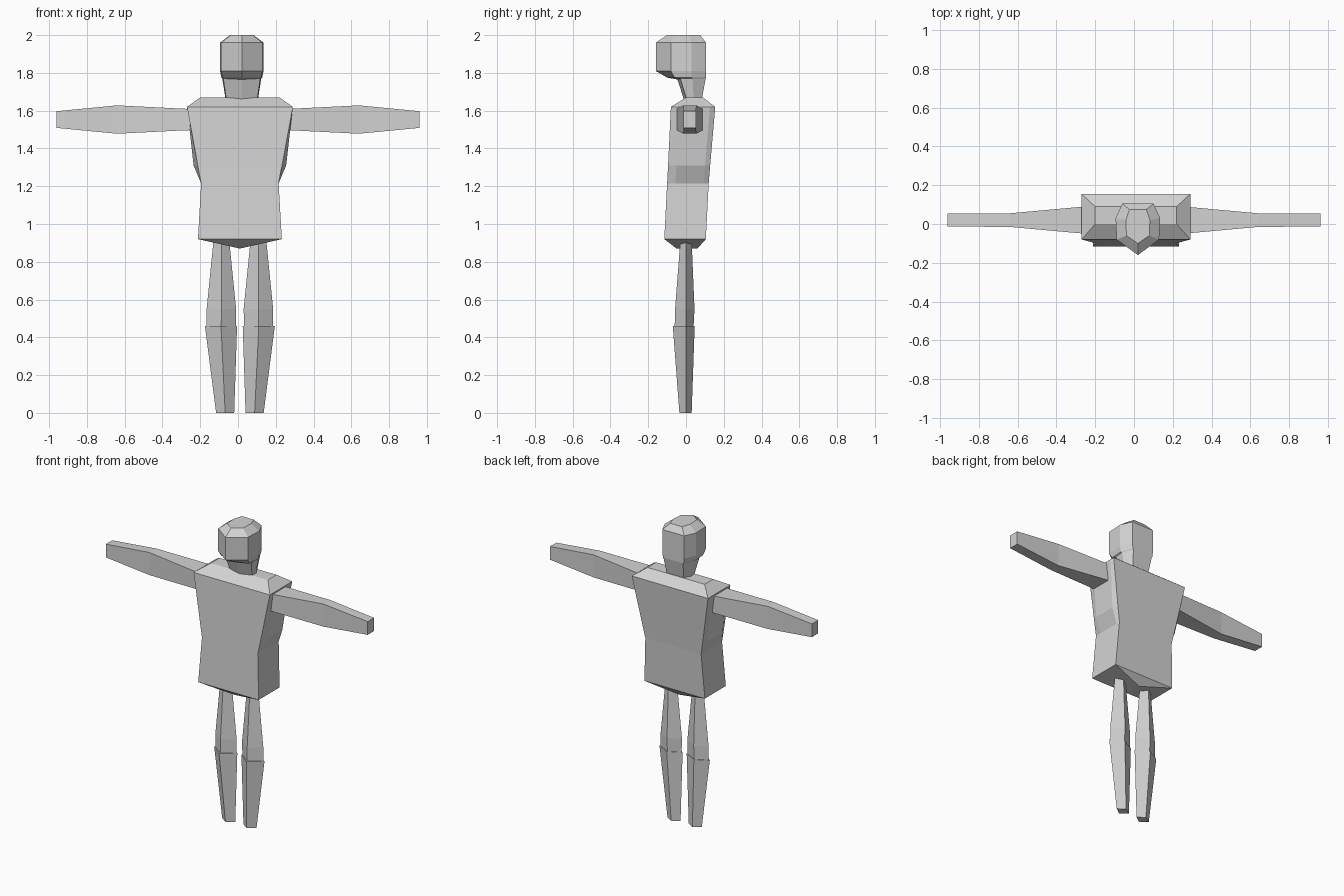
import bpy, bmesh

if "Cube" in bpy.data.objects:
    bpy.data.objects.remove(bpy.data.objects["Cube"])

CX = 0.01  # centre line of the body

skin = bpy.data.materials.new("plain_grey")
skin.diffuse_color = (0.65, 0.65, 0.65, 1)
skin.use_nodes = True
skin.node_tree.nodes["Principled BSDF"].inputs["Base Color"].default_value = skin.diffuse_color


def loft(name, rings):
    """Skin a list of equally long point rings and cap both ends."""
    bm = bmesh.new()
    loops = [[bm.verts.new(p) for p in ring] for ring in rings]
    n = len(loops[0])
    for a, b in zip(loops, loops[1:]):
        for i in range(n):
            j = (i + 1) % n
            bm.faces.new((a[i], a[j], b[j], b[i]))
    bm.faces.new(loops[0])
    bm.faces.new(loops[-1])
    bmesh.ops.remove_doubles(bm, verts=bm.verts, dist=0.0005)
    bmesh.ops.dissolve_degenerate(bm, edges=bm.edges, dist=0.0005)
    bmesh.ops.recalc_face_normals(bm, faces=bm.faces)
    mesh = bpy.data.meshes.new(name)
    bm.to_mesh(mesh)
    bm.free()
    mesh.materials.append(skin)
    obj = bpy.data.objects.new(name, mesh)
    bpy.context.collection.objects.link(obj)
    return obj


def torso_ring(half, front, back, z, side=None):
    """Rectangle with two extra points on each flank."""
    side = half if side is None else side
    d = back - front
    f, b = front + 0.2 * d, back - 0.12 * d
    pts = [(-half, front), (half, front), (side, f), (side, b),
           (half, back), (-half, back), (-side, b), (-side, f)]
    return [(CX + x, y, z) for x, y in pts]


# Torso: sloped shoulders, bulging flanks, wedge-shaped pelvis
loft("torso", [
    torso_ring(0.21, 0.0, 0.09, 1.67),
    torso_ring(0.28, -0.08, 0.155, 1.62),
    torso_ring(0.223, -0.095, 0.128, 1.31, 0.245),
    torso_ring(0.205, -0.10, 0.12, 1.215),
    torso_ring(0.222, -0.115, 0.105, 0.92),
    torso_ring(0.0, -0.05, 0.06, 0.87),
])


def head_ring(half, front, cheek, ear, back, zf, zc, zb):
    """Seven-sided ring with a point at the front."""
    c = 0.02
    return [(c, front, zf), (c + half * 0.95, cheek, zc), (c + half, ear, zb),
            (c + half * 0.7, back, zb), (c - half * 0.7, back, zb),
            (c - half, ear, zb), (c - half * 0.95, cheek, zc)]


# Head and neck in one piece
loft("head", [
    head_ring(0.062, -0.10, -0.06, 0.02, 0.075, 2.0, 2.0, 2.0),
    head_ring(0.115, -0.16, -0.08, 0.03, 0.105, 1.96, 1.96, 1.96),
    head_ring(0.115, -0.16, -0.08, 0.03, 0.105, 1.81, 1.81, 1.81),
    head_ring(0.108, -0.10, -0.06, 0.03, 0.105, 1.775, 1.775, 1.775),
    head_ring(0.103, -0.045, -0.03, 0.035, 0.104, 1.765, 1.77, 1.77),
    head_ring(0.085, -0.01, 0.005, 0.04, 0.083, 1.655, 1.655, 1.655),
])


# Arms: (x, half depth, half height)
def arm_ring(side, x, hy, hz):
    y, z = 0.02, 1.553
    return [(side * x, y + sy * hy, z + sz * hz)
            for sy, sz in ((-1, -1), (1, -1), (1, 1), (-1, 1))]


# Legs: diamond section, (offset, half width, front, back, z)
def leg_ring(side, off, half, front, back, z):
    x = CX + side * off
    return [(x, front, z), (x + half, 0, z), (x, back, z), (x - half, 0, z)]


for side, tag in ((-1, "left"), (1, "right")):
    loft(f"{tag}_arm", [arm_ring(side, *r) for r in (
        (0.22, 0.072, 0.055), (0.30, 0.066, 0.058),
        (0.64, 0.035, 0.075), (0.962, 0.033, 0.044))])
    loft(f"{tag}_thigh", [leg_ring(side, *r) for r in (
        (0.098, 0.042, -0.03, 0.03, 0.91),
        (0.098, 0.078, -0.058, 0.045, 0.55),
        (0.099, 0.077, -0.06, 0.04, 0.455))])
    loft(f"{tag}_shin", [leg_ring(side, *r) for r in (
        (0.10, 0.085, -0.07, 0.046, 0.46),
        (0.078, 0.048, -0.035, 0.03, 0.0))])
